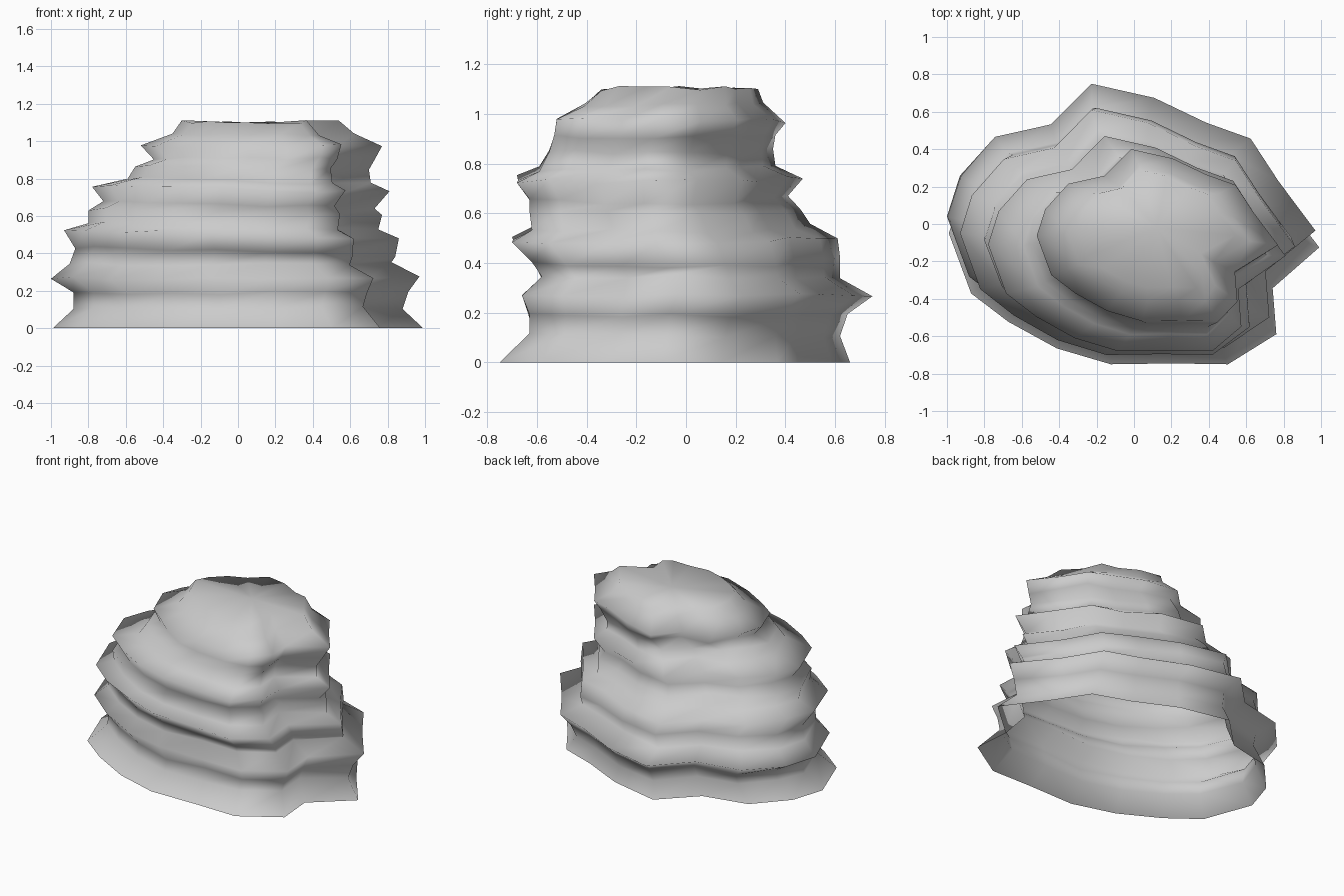
import bpy, bmesh, random
from mathutils import Vector

random.seed(4)

# Base outline seen from above, counter-clockwise
OUTLINE = [(0.99, -0.08), (0.79, 0.2), (0.64, 0.44), (0.4, 0.53), (0.12, 0.67),
           (-0.22, 0.75), (-0.44, 0.52), (-0.74, 0.45), (-0.93, 0.23), (-1, 0),
           (-0.88, -0.34), (-0.68, -0.5), (-0.42, -0.65), (-0.13, -0.74),
           (0.2, -0.735), (0.5, -0.74), (0.76, -0.57), (0.74, -0.31)]
NOTCH = (16, 17)  # outline points at the front right that recede with height

# Rock strata: height, left, right, front, back
STRATA = [(0.0, -.99, .99, -.75, .66), (.11, -.88, .88, -.63, .62),
          (.19, -.88, .91, -.63, .65), (.27, -1.0, .97, -.66, .75),
          (.345, -.90, .82, -.58, .62), (.41, -.87, .84, -.62, .62),
          (.505, -.93, .86, -.70, .61), (.545, -.80, .75, -.62, .50),
          (.62, -.80, .77, -.63, .46), (.66, -.72, .73, -.63, .41),
          (.745, -.78, .81, -.68, .47), (.79, -.59, .71, -.59, .36),
          (.86, -.55, .70, -.55, .35), (.91, -.45, .73, -.53, .36),
          (.975, -.52, .77, -.52, .40), (1.04, -.35, .62, -.41, .31),
          (1.105, -.30, .54, -.34, .29)]


def ring_points(z, x0, x1, y0, y1):
    tilt = 0.025 if 0.4 < z < 0.9 else 0
    for i, (px, py) in enumerate(OUTLINE):
        u, v = (px + 1) / 1.99, (py + 0.74) / 1.49
        x, y = x0 + u * (x1 - x0), y0 + v * (y1 - y0)
        if i in NOTCH:
            x -= 0.07 * z
        rough = random.uniform(-0.012, 0.008) if z > 0 else 0
        yield Vector((x, y, z - tilt * x + rough))


# Layered rock, open underneath
bm = bmesh.new()
rings = [[bm.verts.new(p) for p in ring_points(*s)] for s in STRATA]
n = len(OUTLINE)
for lo, hi in zip(rings, rings[1:]):
    for i in range(n):
        j = (i + 1) % n
        bm.faces.new((lo[i], lo[j], hi[j], hi[i]))

# Slightly sunken cap
mid = bm.verts.new((0.12, -0.02, 1.095))
top = rings[-1]
for i in range(n):
    bm.faces.new((top[i], top[(i + 1) % n], mid))

mesh = bpy.data.meshes.new("layered_rock")
bm.to_mesh(mesh)
bm.free()
mesh.shade_smooth()
rock = bpy.data.objects.new("layered_rock", mesh)
bpy.context.collection.objects.link(rock)
